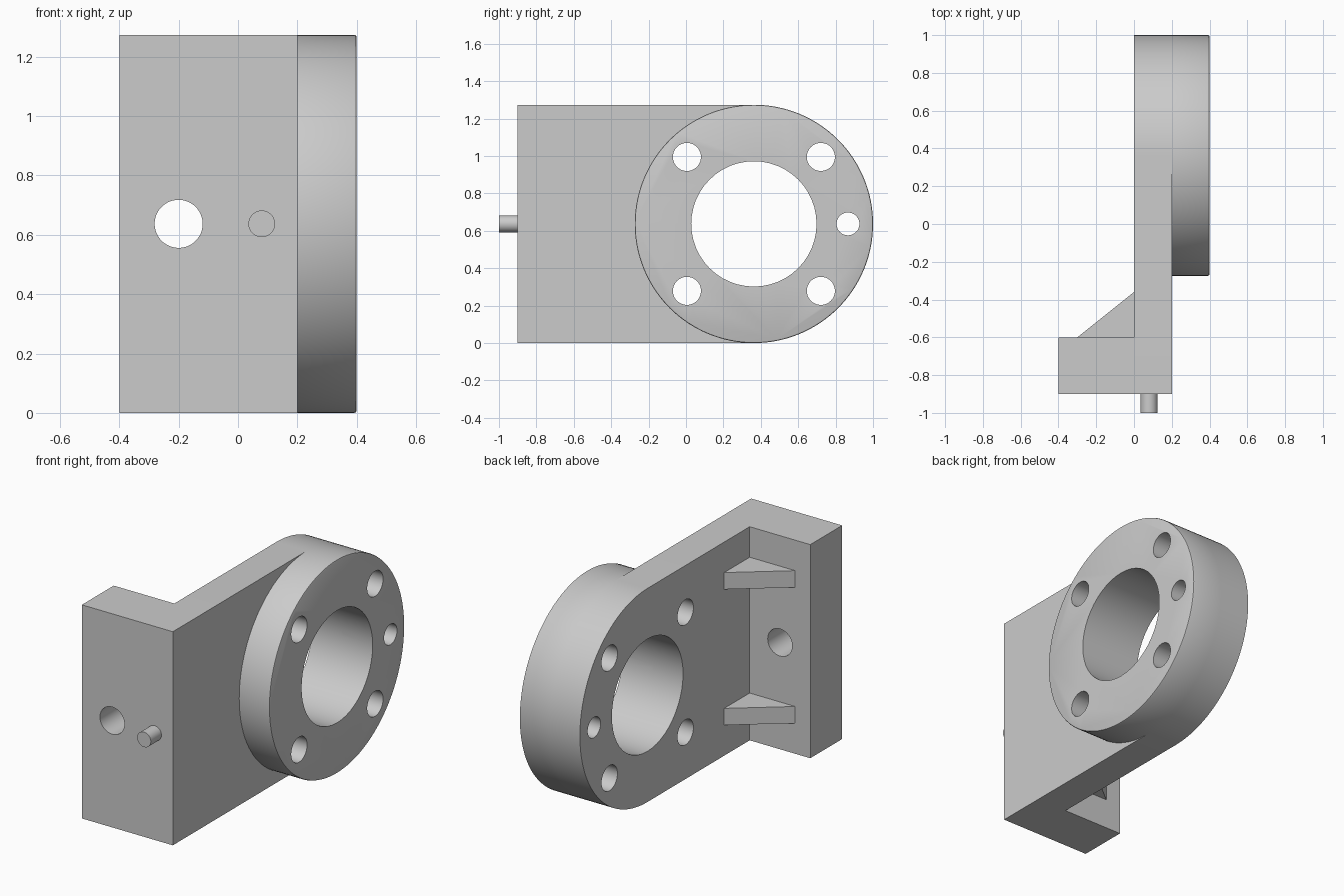
import bpy, bmesh, math
from mathutils import Vector

if "Cube" in bpy.data.objects:
    bpy.data.objects.remove(bpy.data.objects["Cube"])

R, CY, CZ = 0.637, 0.363, 0.637     # ring radius and centre


def to_3d(axis, a, b, t):
    # profile is (y, z) along x, (x, z) along y, (x, y) along z
    return Vector({'x': (t, a, b), 'y': (a, t, b), 'z': (a, b, t)}[axis])


def arc(ca, cb, r, n, start=0.0, sweep=2 * math.pi):
    closed = abs(sweep - 2 * math.pi) < 1e-6
    steps = n if closed else n + 1
    return [(ca + r * math.cos(start + sweep * i / n),
             cb + r * math.sin(start + sweep * i / n)) for i in range(steps)]


def prism(name, axis, pts, lo, hi, rim=0.0):
    bm = bmesh.new()
    v0 = [bm.verts.new(to_3d(axis, a, b, lo)) for a, b in pts]
    v1 = [bm.verts.new(to_3d(axis, a, b, hi)) for a, b in pts]
    bm.faces.new(v0)
    top = bm.faces.new(v1)
    n = len(pts)
    for i in range(n):
        j = (i + 1) % n
        bm.faces.new((v0[i], v0[j], v1[j], v1[i]))
    bmesh.ops.recalc_face_normals(bm, faces=bm.faces)
    if rim:
        bmesh.ops.bevel(bm, geom=list(top.edges), offset=rim, segments=2,
                        profile=0.5, affect='EDGES')
    me = bpy.data.meshes.new(name)
    bm.to_mesh(me)
    bm.free()
    ob = bpy.data.objects.new(name, me)
    bpy.context.collection.objects.link(ob)
    return ob


def activate(ob):
    bpy.ops.object.select_all(action='DESELECT')
    ob.select_set(True)
    bpy.context.view_layer.objects.active = ob


def drill(ob, axis, holes, lo, hi):
    for a, b, r in holes:
        cutter = prism("cutter", axis, arc(a, b, r, 48), lo, hi)
        cutter.hide_render = True
        mod = ob.modifiers.new("hole", 'BOOLEAN')
        mod.operation, mod.solver, mod.object = 'DIFFERENCE', 'EXACT', cutter
        activate(ob)
        bpy.ops.object.modifier_apply(modifier=mod.name)
        bpy.data.objects.remove(cutter)


# centre bore, four bolt holes and one locating hole
holes = [(CY, CZ, 0.335), (CY + 0.503, CZ, 0.061)]
holes += [(CY + sy * 0.358, CZ + sz * 0.358, 0.075) for sy in (-1, 1) for sz in (-1, 1)]

# upright plate with a round end
outline = [(-0.9, 2 * R), (-0.9, 0)] + arc(CY, CZ, R, 64, -math.pi / 2, math.pi)
plate = prism("upright_plate", 'x', outline, 0, 0.2)
drill(plate, 'x', holes, -0.2, 0.6)

# raised ring on the plate
ring = prism("flange_ring", 'x', arc(CY, CZ, R, 128), 0.2, 0.4, rim=0.008)
drill(ring, 'x', holes, -0.2, 0.6)

# mounting foot with its bolt hole
foot = prism("mounting_foot", 'y', [(-0.4, 0), (0, 0), (0, 2 * R), (-0.4, 2 * R)], -0.9, -0.6)
drill(foot, 'y', [(-0.2, CZ, 0.081)], -1.1, -0.4)

# two triangular ribs in the inside corner
ribs = [prism(f"rib_{n}", 'z', [(0, -0.36), (-0.3, -0.6), (0, -0.6)], z - 0.05, z + 0.05)
        for n, z in (("lower", CZ - 0.405), ("upper", CZ + 0.405))]

# locating pin
pin = prism("locating_pin", 'y', arc(0.08, CZ, 0.045, 32), -1.0, -0.9)

for ob in [plate, ring, foot, pin] + ribs:
    activate(ob)
    bpy.ops.object.shade_smooth_by_angle(angle=math.radians(35))
